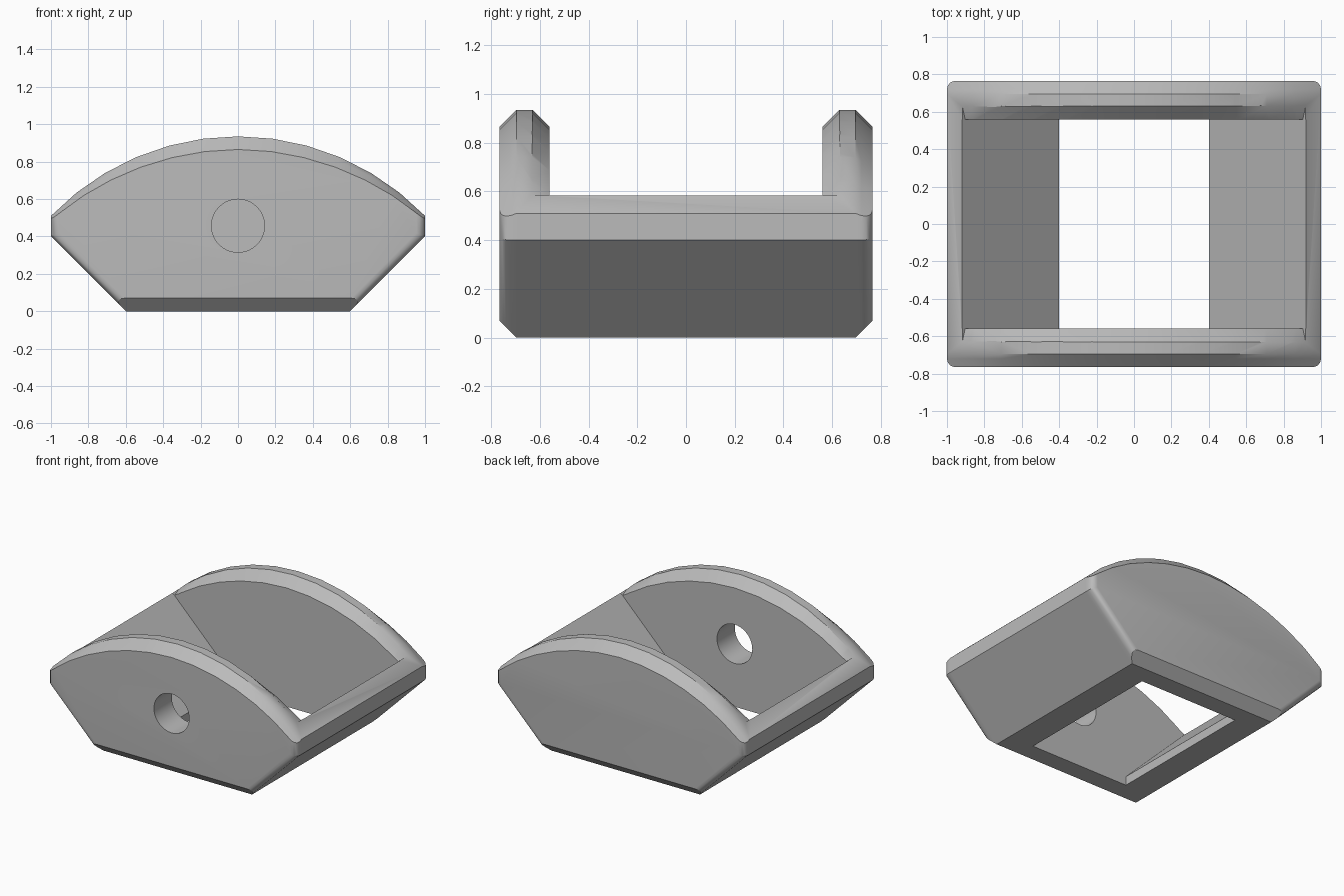
import bpy
import bmesh
import math

if "Cube" in bpy.data.objects:
    bpy.data.objects.remove(bpy.data.objects["Cube"], do_unlink=True)

HALF_DEPTH, INNER_Y = 0.765, 0.56
RADIUS, CENTRE_Z = 1.389, -0.454
CHAMFER, FILLET = 0.07, 0.045
WALL = 0.335                       # inner slope: x = z + WALL
SPAN = math.asin(1 / RADIUS)
ARC_X = [RADIUS * math.sin(SPAN * i / 6) for i in range(-6, 7)]

grey = bpy.data.materials.new("plain grey")
grey.use_nodes = True
colour = (0.5, 0.5, 0.5, 1)
grey.diffuse_color = colour
grey.node_tree.nodes["Principled BSDF"].inputs["Base Color"].default_value = colour


def arc_z(x, inset):
    """Height of the arched edge; the chamfer tapers towards the ends."""
    top = CENTRE_Z + math.sqrt(RADIUS ** 2 - x ** 2)
    return top - inset * (1 - 0.65 * abs(x) ** 3)


def loft(name, slices):
    """Join (y, [(x, z), ...]) outlines of equal length into a closed solid."""
    bm = bmesh.new()
    rings = [[bm.verts.new((x, y, z)) for x, z in pts] for y, pts in slices]
    for a, b in zip(rings, rings[1:]):
        for i in range(len(a)):
            bm.faces.new((a[i - 1], a[i], b[i], b[i - 1]))
    bm.faces.new(rings[0])
    bm.faces.new(rings[-1])
    bmesh.ops.recalc_face_normals(bm, faces=bm.faces)
    mesh = bpy.data.meshes.new(name)
    bm.to_mesh(mesh)
    bm.free()
    obj = bpy.data.objects.new(name, mesh)
    bpy.context.collection.objects.link(obj)
    return obj


def mirrored(right_side):
    return right_side + [(-x, z) for x, z in reversed(right_side)]


def body_outline(depth):
    """Outline at a depth behind the outer face, with chamfer and fillet insets."""
    cut = max(CHAMFER - depth, 0)
    gap = max(FILLET - depth, 0)
    f = FILLET - math.sqrt(FILLET ** 2 - gap ** 2)
    diag = f * math.sqrt(2)
    arc = [(x * (1 - f), arc_z(x * (1 - f), cut)) for x in ARC_X]
    side = [(1 - f, 0.4 - f + diag), (0.6 + cut - diag, cut)]
    return arc + mirrored(side)


def wedge_outline(y):
    """Region above the chamfered inner edge of a cheek plate."""
    inset = INNER_Y + CHAMFER - y
    end = 0.92 - 0.22 * inset
    arc = [(x, arc_z(x, inset)) for x in ARC_X if abs(x) < 0.88]
    corner = (end - 0.002, end - WALL)
    low = [(-corner[0], corner[1])] + arc + [corner]
    return low + mirrored([(1.2 + WALL - 0.002, 1.2)])


# Outer body: arched front and back with slanted side walls
depths = [0, 0.003, 0.011, 0.025, FILLET, CHAMFER]
slices = [(d - HALF_DEPTH, body_outline(d)) for d in depths]
slices += [(-y, pts) for y, pts in reversed(slices)]
frame = loft("frame", slices)
frame.data.materials.append(grey)

# Central opening with sloping inner walls
opening = mirrored([(0.4, -0.1), (0.4, 0.4 - WALL), (1.2 + WALL, 1.2)])
cutters = [loft("opening_cutter", [(-INNER_Y, opening), (INNER_Y, opening)])]

# Chamfers along the inner arched edges
for label, s in (("back", 1), ("front", -1)):
    cutters.append(loft(label + "_chamfer_cutter",
                        [(s * y, wedge_outline(y)) for y in (0.55, 0.65)]))

# Round hole in the front plate only
turns = [2 * math.pi * i / 40 for i in range(40)]
circle = [(0.142 * math.cos(t), 0.457 + 0.142 * math.sin(t)) for t in turns]
cutters.append(loft("hole_cutter", [(-0.9, circle), (-0.4, circle)]))

bpy.context.view_layer.objects.active = frame
for cutter in cutters:
    mod = frame.modifiers.new("cut", "BOOLEAN")
    mod.operation = "DIFFERENCE"
    mod.solver = "EXACT"
    mod.object = cutter
    bpy.ops.object.modifier_apply(modifier=mod.name)
    bpy.data.objects.remove(cutter, do_unlink=True)

bpy.ops.object.select_all(action="DESELECT")
frame.select_set(True)
bpy.ops.object.shade_smooth_by_angle(angle=math.radians(30))
